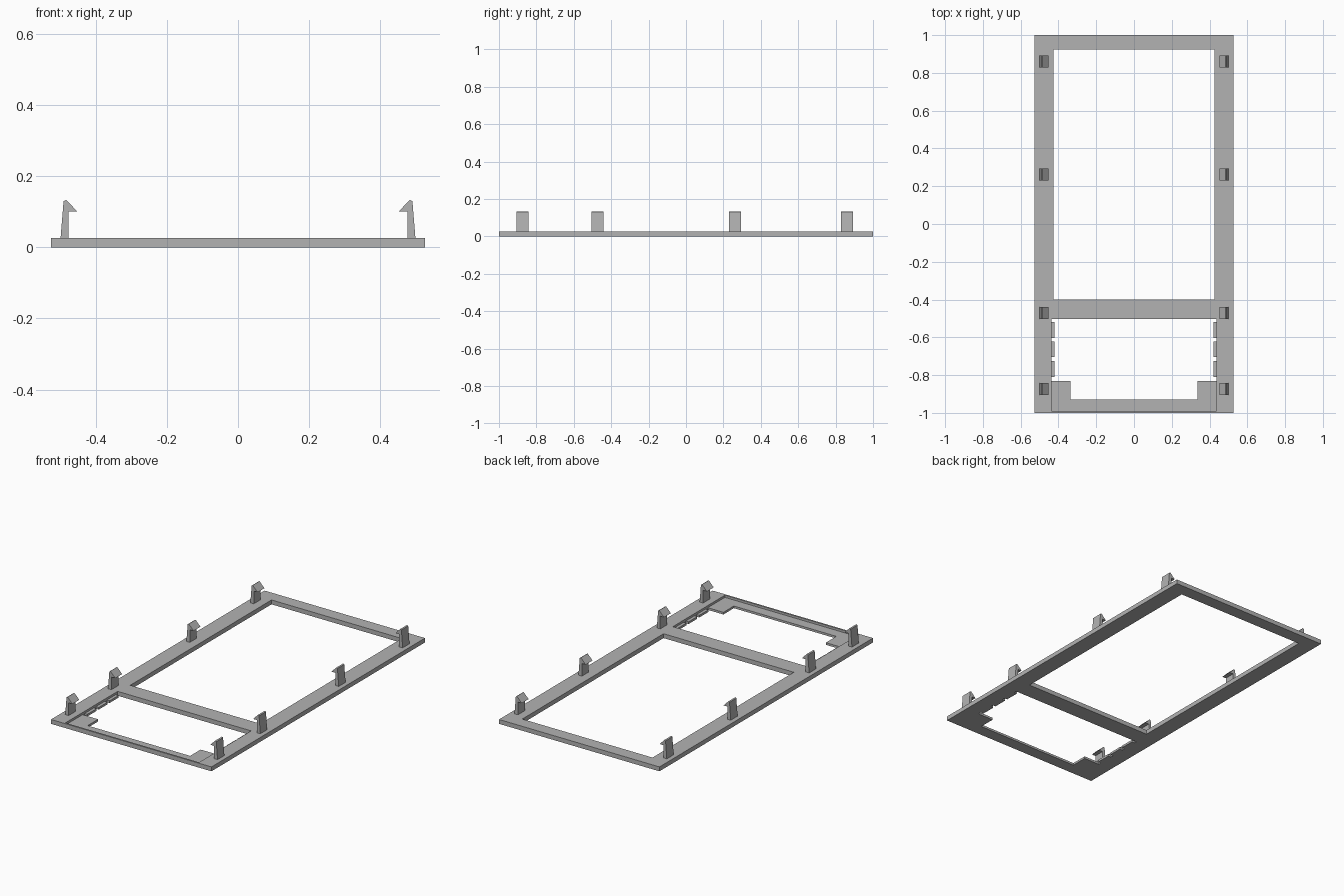
import bpy
import bmesh

if "Cube" in bpy.data.objects:
    bpy.data.objects.remove(bpy.data.objects["Cube"], do_unlink=True)

grey = bpy.data.materials.new("light_grey")
grey.use_nodes = True
grey.diffuse_color = (0.45, 0.45, 0.45, 1)
grey.node_tree.nodes["Principled BSDF"].inputs["Base Color"].default_value = (0.45, 0.45, 0.45, 1)

THICK = 0.026
LEDGE = 0.013


def prism(name, profile, axis, low, high):
    """Extrude a closed 2D profile along z or y."""
    bm = bmesh.new()
    place = (lambda a, b: (a, b, low)) if axis == "z" else (lambda a, b: (a, low, b))
    face = bm.faces.new([bm.verts.new(place(a, b)) for a, b in profile])
    grown = bmesh.ops.extrude_face_region(bm, geom=[face])
    moved = [v for v in grown["geom"] if isinstance(v, bmesh.types.BMVert)]
    step = (0, 0, high - low) if axis == "z" else (0, high - low, 0)
    bmesh.ops.translate(bm, verts=moved, vec=step)
    bmesh.ops.recalc_face_normals(bm, faces=bm.faces)
    mesh = bpy.data.meshes.new(name)
    bm.to_mesh(mesh)
    bm.free()
    mesh.materials.append(grey)
    obj = bpy.data.objects.new(name, mesh)
    bpy.context.collection.objects.link(obj)
    return obj


def slab(name, half_width, y0, y1, z0, z1):
    corners = [(-half_width, y0), (half_width, y0), (half_width, y1), (-half_width, y1)]
    return prism(name, corners, "z", z0, z1)


# Flat frame
frame = slab("frame", 0.526, -1, 1, 0, THICK)


def cut(name, half_width, y0, y1, z0=-0.1):
    cutter = slab(name, half_width, y0, y1, z0, 0.1)
    cutter.hide_render = True
    cutter.hide_set(True)
    mod = frame.modifiers.new(name, "BOOLEAN")
    mod.operation = "DIFFERENCE"
    mod.solver = "EXACT"
    mod.object = cutter
    bpy.context.view_layer.objects.active = frame
    bpy.ops.object.modifier_apply(modifier=name)
    bpy.data.objects.remove(cutter, do_unlink=True)


# Large window, recessed ledge and the stepped lower window
cut("large_window", 0.427, -0.4, 0.924)
cut("ledge_recess", 0.438, -0.99, -0.502, LEDGE)
cut("lower_window", 0.42, -0.83, -0.502)
cut("lower_window_step", 0.336, -0.928, -0.81)

# Gaps that leave three small tabs along each side
for y0, y1 in [(-0.519, -0.502), (-0.623, -0.603), (-0.725, -0.705), (-0.83, -0.81)]:
    cut("tab_gap", 0.438, y0, y1)

# Snap clips with inward barbs, mirrored left and right
clip = [(0.5, 0.02), (0.477, 0.02), (0.477, 0.101), (0.452, 0.101),
        (0.484, 0.134), (0.491, 0.13)]
for side, sign in (("left", 1), ("right", -1)):
    for i, y in enumerate((-0.873, -0.472, 0.262, 0.861)):
        prism(f"{side}_clip_{i + 1}", [(sign * x, z) for x, z in clip], "y",
              y - 0.032, y + 0.032)
